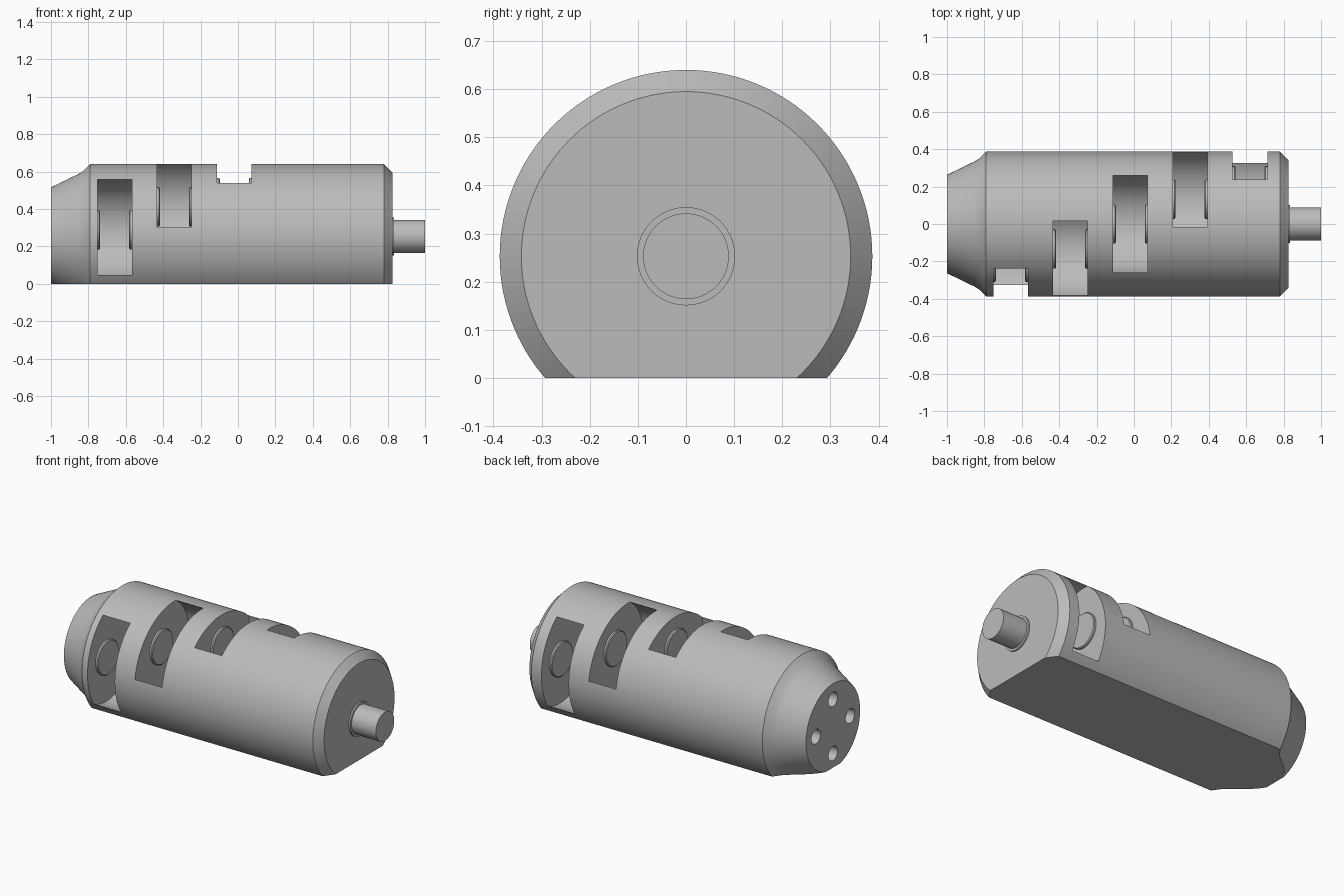
import bpy, bmesh, math
from mathutils import Vector

cube = bpy.data.objects.get("Cube")
if cube:
    bpy.data.objects.remove(cube, do_unlink=True)

AXIS_Z = 0.253      # height of the main axis
SEGMENTS = 128

grey = bpy.data.materials.new("plain_grey")
grey.use_nodes = True
grey.diffuse_color = (0.5, 0.5, 0.5, 1)
grey.node_tree.nodes["Principled BSDF"].inputs["Base Color"].default_value = grey.diffuse_color


def turned(name, profile, y=0, z=AXIS_Z, segments=SEGMENTS):
    """Solid of revolution about an axis along x; profile holds (x, radius)."""
    bm = bmesh.new()
    rings = []
    for x, r in profile:
        ring = []
        for i in range(segments):
            a = math.tau * i / segments
            ring.append(bm.verts.new((x, y + r * math.cos(a), z + r * math.sin(a))))
        rings.append(ring)
    for a, b in zip(rings, rings[1:]):
        for i in range(segments):
            j = (i + 1) % segments
            bm.faces.new((a[i], a[j], b[j], b[i]))
    bm.faces.new(rings[0])
    bm.faces.new(rings[-1])
    bmesh.ops.recalc_face_normals(bm, faces=bm.faces)
    mesh = bpy.data.meshes.new(name)
    bm.to_mesh(mesh)
    bm.free()
    mesh.materials.append(grey)
    obj = bpy.data.objects.new(name, mesh)
    bpy.context.collection.objects.link(obj)
    return obj


def activate(obj):
    bpy.ops.object.select_all(action='DESELECT')
    obj.select_set(True)
    bpy.context.view_layer.objects.active = obj


def cut(target, cutter):
    mod = target.modifiers.new("cut", 'BOOLEAN')
    mod.operation = 'DIFFERENCE'
    mod.solver = 'EXACT'
    mod.object = cutter
    activate(target)
    bpy.ops.object.modifier_apply(modifier=mod.name)
    bpy.data.objects.remove(cutter, do_unlink=True)


def smooth(obj):
    activate(obj)
    bpy.ops.object.shade_smooth_by_angle(angle=math.radians(25))


# Main body with a tapered neck and a chamfered end
body = turned("body", [(-1, 0.263), (-0.85, 0.336), (-0.825, 0.352),
                       (-0.79, 0.387), (0.78, 0.387), (0.825, 0.342)])

# Flat underside
bm = bmesh.new()
bm.from_mesh(body.data)
bmesh.ops.bisect_plane(bm, geom=bm.verts[:] + bm.edges[:] + bm.faces[:],
                       plane_co=Vector((0, 0, 0)), plane_no=Vector((0, 0, -1)),
                       clear_outer=True)
bmesh.ops.holes_fill(bm, edges=[e for e in bm.edges if e.is_boundary], sides=0)
bmesh.ops.recalc_face_normals(bm, faces=bm.faces)
bm.to_mesh(body.data)
bm.free()

# Five round pockets stepping around the body, each with a boss on both walls
HALF = 0.0925
for n in range(5):
    x = -0.66 + 0.32 * n
    angle = math.radians(10 + 40 * n)
    y = -0.207 * math.cos(angle)
    z = AXIS_Z + 0.207 * math.sin(angle)
    cut(body, turned("pocket_cutter", [(x - HALF, 0.272), (x + HALF, 0.272)], y, z))
    for side in (-1, 1):
        wall = x + side * HALF
        boss = turned(f"pocket_boss_{n + 1}_{'left' if side > 0 else 'right'}",
                      [(wall + side * 0.01, 0.105), (wall - side * 0.01, 0.105),
                       (wall - side * 0.015, 0.1)], y, z, 64)
        smooth(boss)

# Four holes in the neck end
for n in range(4):
    a = n * math.pi / 2
    cut(body, turned("hole_cutter", [(-1.1, 0.044), (-0.85, 0.044)],
                     0.166 * math.cos(a), AXIS_Z + 0.166 * math.sin(a), 48))
smooth(body)

# Collar and shaft at the other end
smooth(turned("shaft_collar", [(0.815, 0.102), (0.835, 0.102)], segments=64))
smooth(turned("shaft", [(0.815, 0.089), (1, 0.089)], segments=64))
